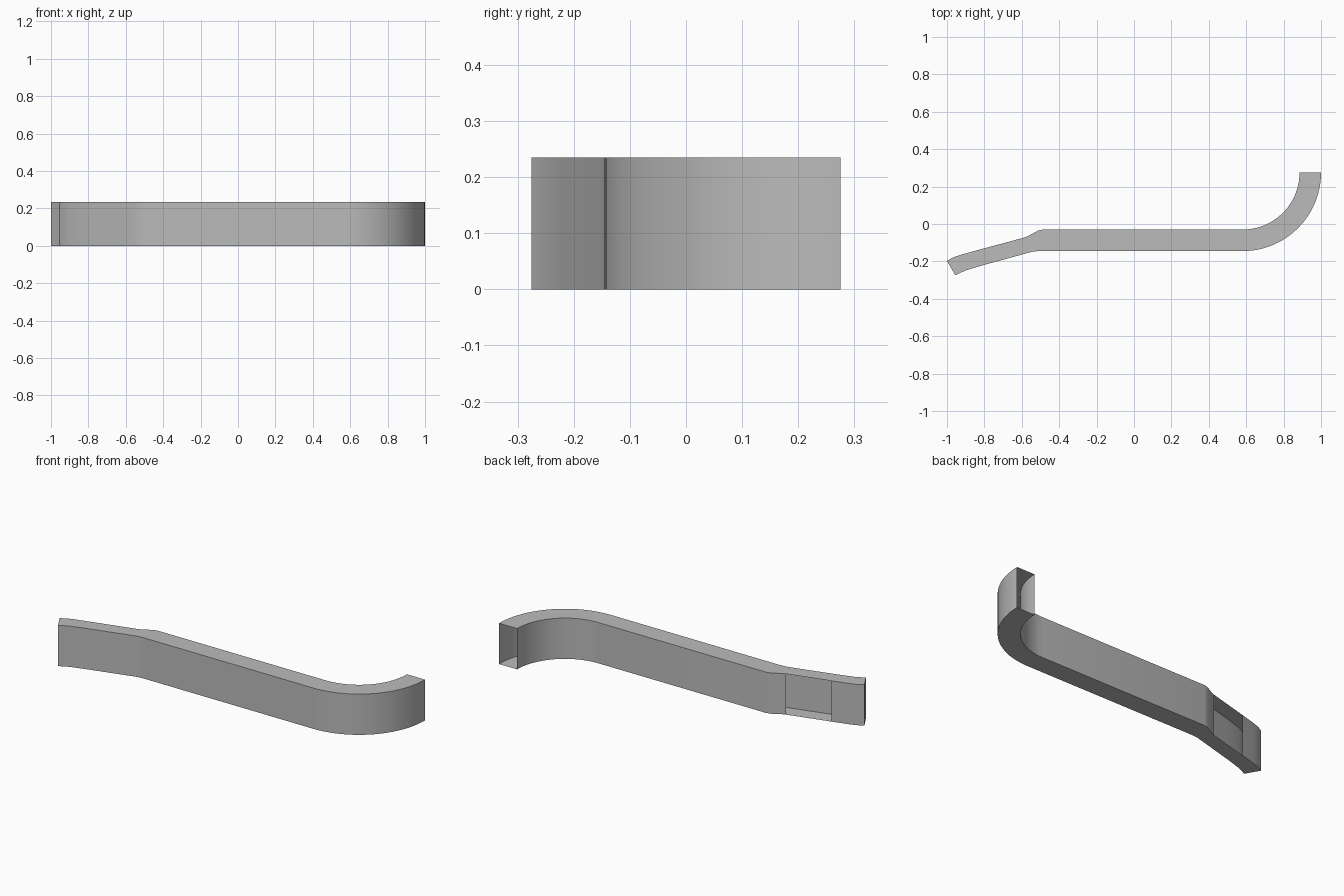
import bpy
import bmesh
from math import sin, cos, pi, radians

cube = bpy.data.objects.get("Cube")
if cube:
    bpy.data.objects.remove(cube)

HEIGHT = 0.235
ARC_STEPS = 24
WINDOW = 3  # station after which the rear wall is open

grey = bpy.data.materials.new("plain grey")
grey.use_nodes = True
colour = (0.5, 0.5, 0.5, 1)
grey.diffuse_color = colour
grey.node_tree.nodes["Principled BSDF"].inputs["Base Color"].default_value = colour

# Plan of the duct: (front wall point, rear wall point) from the closed tip on
stations = [
    ((-0.955, -0.275), (-1.0, -0.197)),
    ((-0.93, -0.262), (-0.965, -0.178)),
    ((-0.90, -0.248), (-0.925, -0.164)),
    ((-0.81, -0.221), (-0.83, -0.138)),
    ((-0.565, -0.154), (-0.588, -0.073)),
    ((-0.54, -0.148), (-0.565, -0.064)),
    ((-0.515, -0.145), (-0.515, -0.036)),
    ((-0.49, -0.144), (-0.49, -0.03)),
]

# Quarter-circle elbow that turns towards the rear
cx, cy, outer, inner = 0.58, 0.275, 0.42, 0.305
for i in range(ARC_STEPS + 1):
    a = pi / 2 * i / ARC_STEPS
    stations.append(tuple((cx + r * sin(a), cy - r * cos(a)) for r in (outer, inner)))

# Loft thin walls through a four-cornered ring at every station
bm = bmesh.new()
rings = []
for front, rear in stations:
    corners = ((front, 0), (front, HEIGHT), (rear, HEIGHT), (rear, 0))
    rings.append([bm.verts.new((p[0], p[1], z)) for p, z in corners])

for i, (a, b) in enumerate(zip(rings, rings[1:])):
    for k in range(4):
        if k == 2 and i == WINDOW:
            continue  # rear opening
        n = (k + 1) % 4
        bm.faces.new((a[k], b[k], b[n], a[n]))
bm.faces.new(rings[0])  # closed tip
bmesh.ops.recalc_face_normals(bm, faces=bm.faces)

mesh = bpy.data.meshes.new("duct")
bm.to_mesh(mesh)
bm.free()
mesh.materials.append(grey)
duct = bpy.data.objects.new("duct", mesh)
bpy.context.collection.objects.link(duct)

bpy.ops.object.select_all(action="DESELECT")
duct.select_set(True)
bpy.context.view_layer.objects.active = duct
bpy.ops.object.shade_smooth_by_angle(angle=radians(30))
